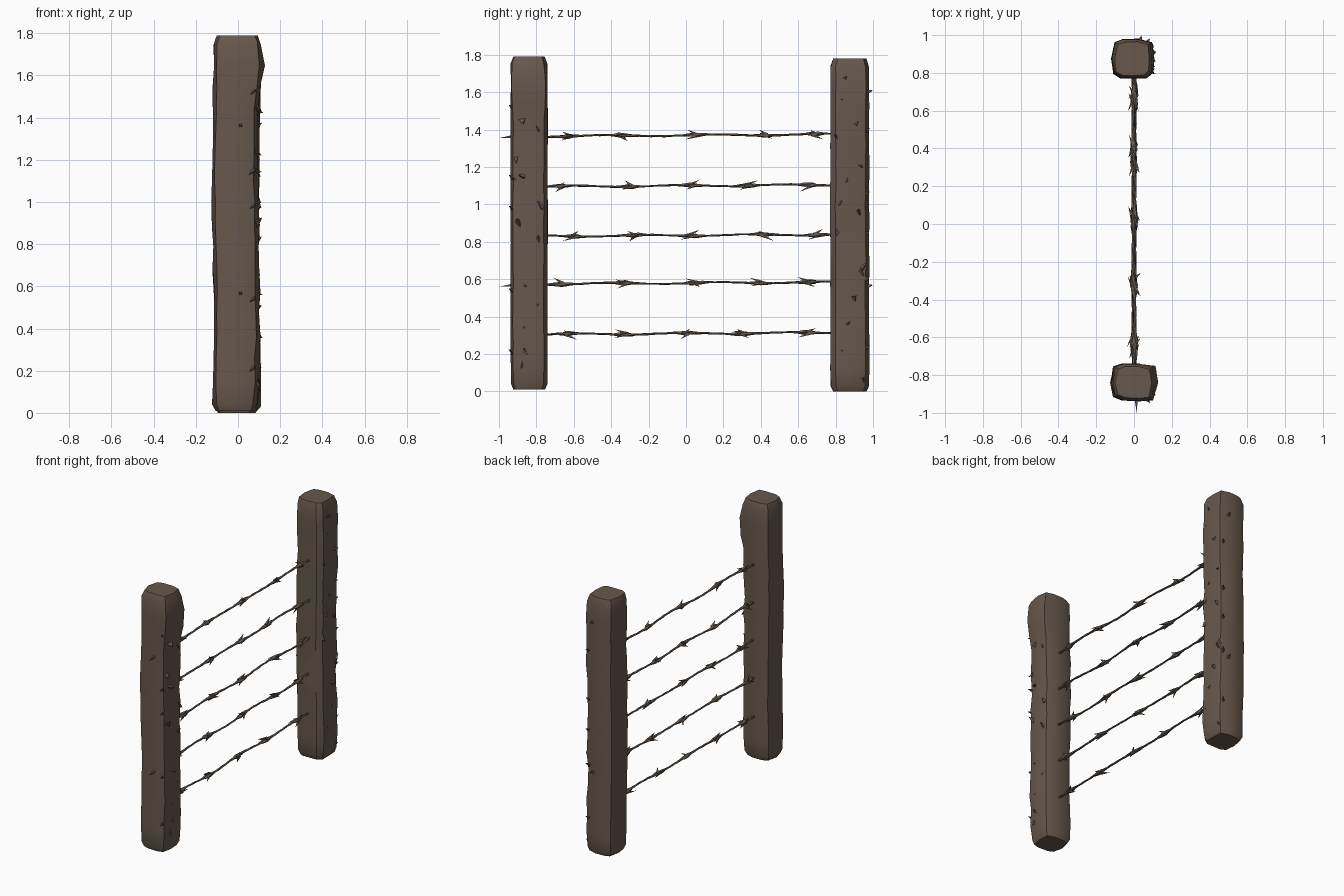
import bpy, bmesh, math, random
from mathutils import Vector

if "Cube" in bpy.data.objects:
    bpy.data.objects.remove(bpy.data.objects["Cube"])

random.seed(7)

wood = bpy.data.materials.new("weathered brown")
wood.diffuse_color = (0.135, 0.098, 0.072, 1)
wood.use_nodes = True
wood.node_tree.nodes["Principled BSDF"].inputs["Base Color"].default_value = wood.diffuse_color


def finish(bm, name, angle=35):
    bmesh.ops.recalc_face_normals(bm, faces=bm.faces[:])
    mesh = bpy.data.meshes.new(name)
    bm.to_mesh(mesh)
    bm.free()
    mesh.materials.append(wood)
    ob = bpy.data.objects.new(name, mesh)
    bpy.context.collection.objects.link(ob)
    bpy.ops.object.select_all(action='DESELECT')
    ob.select_set(True)
    bpy.context.view_layer.objects.active = ob
    bpy.ops.object.shade_smooth_by_angle(angle=math.radians(angle))
    return ob


def loft(bm, rings):
    # skin a list of closed rings and cap both ends
    vr = [[bm.verts.new(p) for p in ring] for ring in rings]
    n = len(vr[0])
    for a, b in zip(vr, vr[1:]):
        for i in range(n):
            bm.faces.new((a[i], a[(i + 1) % n], b[(i + 1) % n], b[i]))
    bm.faces.new(vr[0][::-1])
    bm.faces.new(vr[-1])


def spike(bm, base, tip, r, sides=4):
    base, tip = Vector(base), Vector(tip)
    d = (tip - base).normalized()
    u = d.orthogonal().normalized()
    w = d.cross(u)
    ring = [bm.verts.new(base + r * (math.cos(t) * u + math.sin(t) * w))
            for t in (2 * math.pi * i / sides for i in range(sides))]
    top = bm.verts.new(tip)
    for i in range(sides):
        bm.faces.new((ring[i], ring[(i + 1) % sides], top))
    bm.faces.new(ring[::-1])


def post(name, cy, section, z0, z1, bulge, chips):
    bm = bmesh.new()
    rings = []
    steps = 16
    levels = [(z0, 0.86), (z0 + 0.03, 0.98)]
    levels += [(z0 + 0.03 + (z1 - z0 - 0.07) * i / steps, 1.0) for i in range(1, steps + 1)]
    levels.append((z1, 0.86))
    for z, s in levels:
        sway = 0.004 * math.sin(z * 5 + cy)
        ring = []
        for x, y in section:
            j = random.uniform(-0.04, 0.03)
            if x > 0.07:  # rough side
                j += random.uniform(-0.06, 0.05) + bulge(z)
            dz = random.uniform(-0.012, 0.012) if s == 1.0 else 0
            ring.append((x * s * (1 + j) + sway, cy + y * s * (1 + j * 0.5), z + dz))
        rings.append(ring)
    loft(bm, rings)
    # splinters of bark on the rough side
    for i in range(chips):
        z = z0 + 0.06 + (z1 - z0 - 0.16) * (i + random.random()) / chips
        y = cy + random.uniform(-0.075, 0.085)
        up = random.choice((-1, 1)) * random.uniform(0.01, 0.04)
        spike(bm, (0.078, y, z), (random.uniform(0.102, 0.118), y + random.uniform(-0.02, 0.02), z + up),
              random.uniform(0.015, 0.03), 3)
    # a few splinters at the outer rough corner
    out = 1 if cy > 0 else -1
    for i in range(5):
        z = z0 + 0.15 + (z1 - z0 - 0.3) * (i + random.random()) / 5
        spike(bm, (0.06, cy + out * 0.075, z), (0.085, cy + out * 0.108, z + 0.02), 0.02, 3)
    return finish(bm, name)


# Front post, with a bulge near the top of its rough side
post("front_post", -0.84,
     [(0.098, 0.0), (0.09, 0.08), (0.03, 0.1), (-0.06, 0.1), (-0.105, 0.085),
      (-0.12, 0.0), (-0.105, -0.075), (-0.06, -0.093), (0.03, -0.098), (0.08, -0.085)],
     0.01, 1.79, lambda z: 0.26 * math.exp(-((z - 1.64) / 0.11) ** 2), 13)

# Back post
post("back_post", 0.875,
     [(0.1, 0.0), (0.088, 0.085), (0.02, 0.105), (-0.06, 0.102), (-0.1, 0.088),
      (-0.115, 0.0), (-0.105, -0.08), (-0.07, -0.103), (0.06, -0.103), (0.093, -0.075)],
     0.0, 1.78, lambda z: 0.0, 16)

# Wires: thin twisted strands that swell at each barb
wires = [(1.37, (-0.63, -0.34, 0.05, 0.42, 0.69)),
         (1.10, (-0.67, -0.3, 0.03, 0.33, 0.66)),
         (0.835, (-0.6, -0.28, 0.03, 0.42, 0.7)),
         (0.58, (-0.67, -0.33, 0.05, 0.39, 0.65)),
         (0.31, (-0.63, -0.33, 0.0, 0.3, 0.65))]
for k, (z, barbs) in enumerate(wires):
    bm = bmesh.new()
    rings = []
    for i in range(49):
        y = -0.8 + 1.64 * i / 48
        r = 0.0065 + 0.0085 * sum(math.exp(-((y - b) / 0.04) ** 2) for b in barbs)
        r *= random.uniform(0.85, 1.15)
        cx = 0.006 * math.sin(9 * y + k)
        cz = z + 0.004 * math.sin(11 * y + 2 * k) + 0.006 * y
        tw = y * 14
        rings.append([(cx + 1.2 * r * math.cos(tw + a), y, cz + 0.9 * r * math.sin(tw + a))
                      for a in (2 * math.pi * s / 5 for s in range(5))])
    loft(bm, rings)
    # barbs: slanted spikes around each swelling
    for b in barbs:
        a0 = random.uniform(0, 6.28)
        lean = random.choice((-1, 1))
        for n in range(3):
            a = a0 + n * 2.1
            reach = random.uniform(0.024, 0.038)
            dy = lean * random.uniform(0.02, 0.06) * (-1 if n == 2 else 1)
            zc = z + 0.006 * b
            spike(bm, (0, b - dy * 0.4, zc),
                  (reach * math.cos(a), b + dy, zc + reach * math.sin(a)), 0.013)
    finish(bm, f"barbed_wire_{k + 1}", 30)

# Wire ends poking out of the posts
bm = bmesh.new()
for z in (1.36, 0.565):
    spike(bm, (0.01, -0.91, z + 0.005), (0.015, -1.0, z - 0.005), 0.014)
for z in (1.6, 0.56):
    spike(bm, (0.03, 0.96, z), (0.04, 1.0, z + 0.01), 0.02)
finish(bm, "wire_ends", 30)
